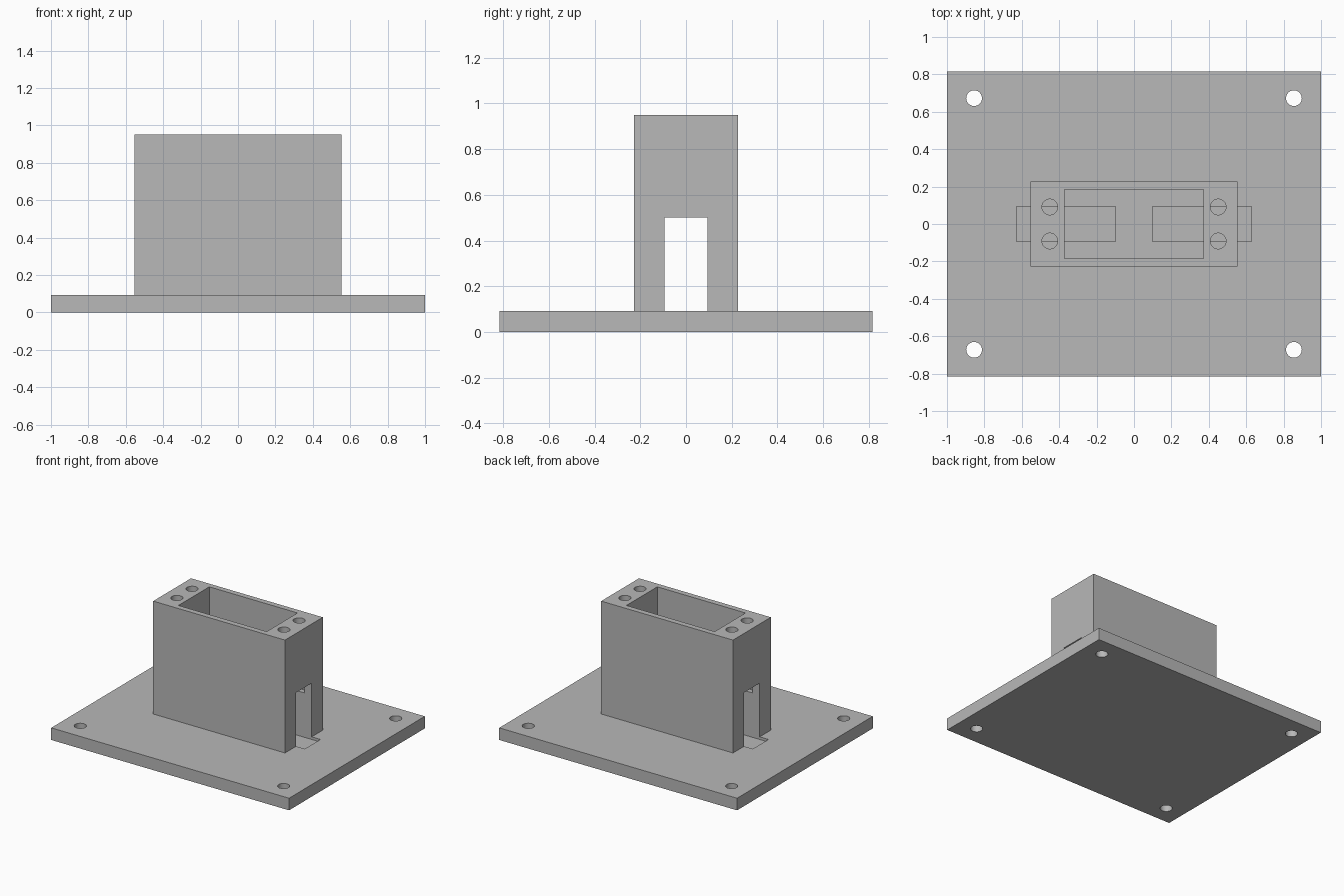
import bpy
import math

cube = bpy.data.objects.get("Cube")
if cube:
    bpy.data.objects.remove(cube, do_unlink=True)

PLATE_TOP = 0.092
TOWER_TOP = 0.95
HOLE_R = 0.042

grey = bpy.data.materials.new("plain_grey")
grey.use_nodes = True
grey.diffuse_color = (0.48, 0.48, 0.48, 1)
grey.node_tree.nodes["Principled BSDF"].inputs["Base Color"].default_value = (0.48, 0.48, 0.48, 1)


def box(name, x0, x1, half_y, z0, z1):
    bpy.ops.mesh.primitive_cube_add(size=1, location=((x0 + x1) / 2, 0, (z0 + z1) / 2))
    ob = bpy.context.object
    ob.name = name
    ob.scale = (x1 - x0, 2 * half_y, z1 - z0)
    bpy.ops.object.transform_apply(location=True, rotation=False, scale=True)
    ob.data.materials.append(grey)
    return ob


def drill(name, x, y, z0, z1):
    bpy.ops.mesh.primitive_cylinder_add(vertices=48, radius=HOLE_R, depth=z1 - z0,
                                        location=(x, y, (z0 + z1) / 2))
    ob = bpy.context.object
    ob.name = name
    ob.data.materials.append(grey)
    return ob


def combine(target, tool, operation):
    tool.hide_render = True
    mod = target.modifiers.new("shape", 'BOOLEAN')
    mod.operation = operation
    mod.solver = 'EXACT'
    mod.object = tool
    bpy.ops.object.select_all(action='DESELECT')
    target.select_set(True)
    bpy.context.view_layer.objects.active = target
    bpy.ops.object.modifier_apply(modifier=mod.name)
    bpy.data.objects.remove(tool, do_unlink=True)


# Base plate with the upright housing fused to it
mount = box("base_plate_with_housing", -1, 1, 0.815, 0, PLATE_TOP)
combine(mount, box("housing", -0.554, 0.554, 0.227, 0.04, TOWER_TOP), 'UNION')

# Open pocket in the housing, down to the plate
combine(mount, box("pocket", -0.371, 0.371, 0.185, PLATE_TOP, 1.1), 'DIFFERENCE')

for sx in (-1, 1):
    # Cable slot through each end wall, sunk slightly into the plate
    x0, x1 = sorted((sx * 0.1, sx * 0.628))
    combine(mount, box("cable_slot", x0, x1, 0.094, PLATE_TOP - 0.02, 0.5), 'DIFFERENCE')
    for sy in (-1, 1):
        # Screw holes in the housing top and the plate corners
        combine(mount, drill("housing_screw_hole", sx * 0.45, sy * 0.091, 0.41, 1.1), 'DIFFERENCE')
        combine(mount, drill("plate_screw_hole", sx * 0.855, sy * 0.673, -0.1, 0.2), 'DIFFERENCE')

bpy.ops.object.select_all(action='DESELECT')
mount.select_set(True)
bpy.context.view_layer.objects.active = mount
bpy.ops.object.shade_smooth_by_angle(angle=math.radians(30))
